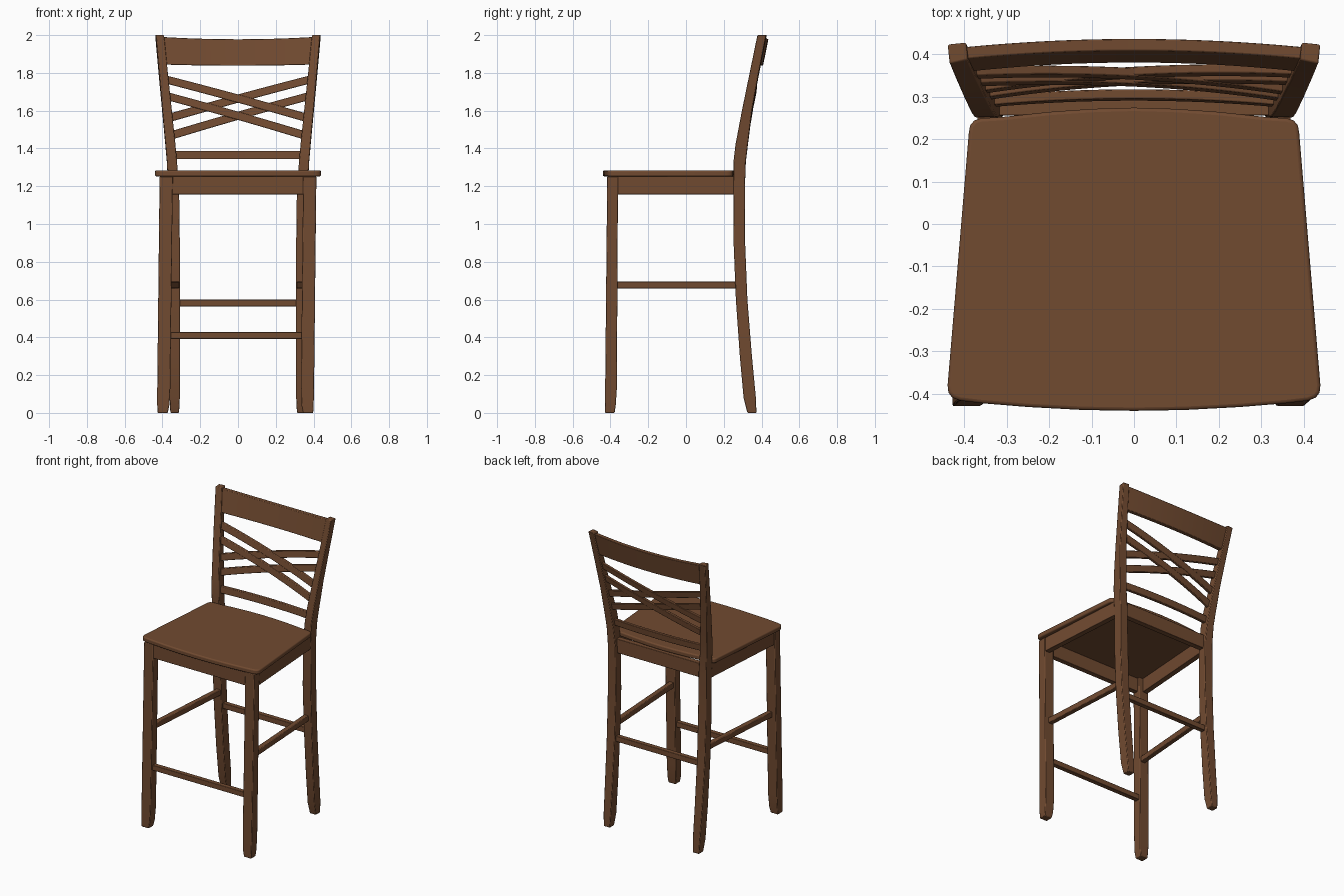
import bpy, bmesh

if "Cube" in bpy.data.objects:
    bpy.data.objects.remove(bpy.data.objects["Cube"])

wood = bpy.data.materials.new("brown wood")
wood.diffuse_color = (0.165, 0.069, 0.030, 1)
wood.use_nodes = True
wood.node_tree.nodes["Principled BSDF"].inputs["Base Color"].default_value = wood.diffuse_color


def finish(name, bm, bevel=0.004, segs=2):
    bmesh.ops.recalc_face_normals(bm, faces=bm.faces)
    me = bpy.data.meshes.new(name)
    bm.to_mesh(me)
    bm.free()
    me.materials.append(wood)
    ob = bpy.data.objects.new(name, me)
    bpy.context.collection.objects.link(ob)
    if bevel:
        m = ob.modifiers.new("soft edges", 'BEVEL')
        m.width, m.segments, m.limit_method = bevel, segs, 'ANGLE'
        m.angle_limit = 0.7
    bpy.ops.object.select_all(action='DESELECT')
    ob.select_set(True)
    bpy.context.view_layer.objects.active = ob
    bpy.ops.object.shade_smooth_by_angle(angle=0.6)
    return ob


def loft(name, sections, **kw):
    """Skin a list of equal-sized point rings and cap both ends."""
    bm = bmesh.new()
    rings = [[bm.verts.new(p) for p in s] for s in sections]
    n = len(rings[0])
    for a, b in zip(rings, rings[1:]):
        for i in range(n):
            j = (i + 1) % n
            bm.faces.new((a[i], a[j], b[j], b[i]))
    bm.faces.new(rings[0])
    bm.faces.new(rings[-1])
    return finish(name, bm, **kw)


def prism(name, plan, z0, z1, **kw):
    return loft(name, [[(x, y, z) for x, y in plan] for z in (z0, z1)], **kw)


# Rear post profile: z, front y, back y, inner x, outer x
POST = [(0, .325, .373, .312, .358), (.08, .305, .370, .308, .362),
        (.3, .285, .349, .308, .366), (.6, .264, .325, .308, .369),
        (.9, .252, .313, .308, .370), (1.2, .250, .312, .312, .370),
        (1.33, .252, .317, .323, .377), (1.42, .263, .328, .331, .385),
        (1.6, .298, .351, .350, .402), (1.8, .340, .388, .371, .421),
        (2.0, .382, .428, .391, .439)]


def post_at(z):
    for a, b in zip(POST, POST[1:]):
        if z <= b[0]:
            t = (z - a[0]) / (b[0] - a[0])
            return [p + t * (q - p) for p, q in zip(a, b)]
    return POST[-1]


# Seat: tapered outline, bowed front and back
half = [(.12, -.438), (.25, -.431), (.36, -.422), (.41, -.416), (.428, -.409),
        (.437, -.397), (.439, -.38), (.389, .215), (.386, .232), (.376, .244),
        (.36, .249), (.31, .252), (.2, .264), (.1, .271)]
outline = [(0, -.44)] + half + [(0, .274)] + [(-x, y) for x, y in reversed(half)]
prism("seat", outline, 1.252, 1.284, bevel=.008, segs=3)

# Legs, posts, side aprons and side stretchers
for side, s in (("left", -1), ("right", 1)):
    # rear post, section turned slightly towards the curved back
    secs = []
    for z, yf, yb, xi, xo in POST:
        k = .006 * max(0, min(1, z - 1.2))
        secs.append([(s * xi, yf + k, z), (s * (xo - k), yf - k, z),
                     (s * xo, yb - k, z), (s * (xi + k), yb, z)])
    loft("rear_leg_and_post_" + side, secs)
    # front leg, slightly raked, with a tapered foot
    d = -.014
    secs = []
    for z, x0, x1, y0, y1 in ((0, .358, .412, -.428, -.378), (.04, .350, .414, -.429, -.372),
                              (.13, .346, .415, -.428, -.366), (1.252, .345, .415, -.417, -.360)):
        sh = d * (1 - z / 1.252)
        secs.append([(s * x0 + sh, y0, z), (s * x1 + sh, y0, z),
                     (s * x1 + sh, y1, z), (s * x0 + sh, y1, z)])
    loft("front_leg_" + side, secs)
    prism("side_apron_" + side, [(s * .375, -.37), (s * .411, -.37),
                                 (s * .368, .26), (s * .332, .26)], 1.157, 1.252, bevel=.002)
    prism("side_stretcher_" + side, [(s * .355 - .006, -.37), (s * .388 - .006, -.37),
                                     (s * .345, .275), (s * .312, .275)], .658, .696)


def bar(name, w, y0, y1, z0, z1, cx=0):
    prism(name, [(cx - w, y0), (cx + w, y0), (cx + w, y1), (cx - w, y1)], z0, z1, bevel=.003)


# Aprons and stretchers running side to side
bar("front_apron", .35, -.412, -.378, 1.157, 1.252)
bar("rear_apron", .32, .256, .292, 1.157, 1.252)
bar("front_stretcher", .352, -.408, -.376, .392, .428, cx=-.008)
bar("rear_stretcher", .315, .278, .310, .563, .600)


def back_slat(name, lower, upper, thick, bulge=.022, dy=0, n=16):
    """Curved slat between the posts; lower/upper give z for s in -1..1."""
    def pt(s, z, off):
        _, yf, yb, xi, _ = post_at(z)
        return (s * (xi + .01), (yf + yb) / 2 + bulge * (1 - s * s) + off + dy, z)
    secs = []
    for i in range(n + 1):
        s = -1 + 2 * i / n
        a, b, h = lower(s), upper(s), thick / 2
        secs.append([pt(s, a, -h), pt(s, a, h), pt(s, b, h), pt(s, b, -h)])
    loft(name, secs, bevel=.003)


# Crest rail and lower back rail
back_slat("crest_rail", lambda s: 1.838 + .006 * s * s, lambda s: 1.978 + .012 * s * s, .028)
back_slat("lower_back_rail", lambda s: 1.343, lambda s: 1.387, .022, bulge=.015)

# Two pairs of crossing slats
for side, d in (("falling", -1), ("rising", 1)):
    for level, mid, rise in (("upper", 1.664, .100), ("lower", 1.573, .102)):
        back_slat("cross_slat_%s_%s" % (side, level),
                  lambda s, m=mid, r=rise: m + d * r * s - .022,
                  lambda s, m=mid, r=rise: m + d * r * s + .022,
                  .02, bulge=.018, dy=.0015 * d)
